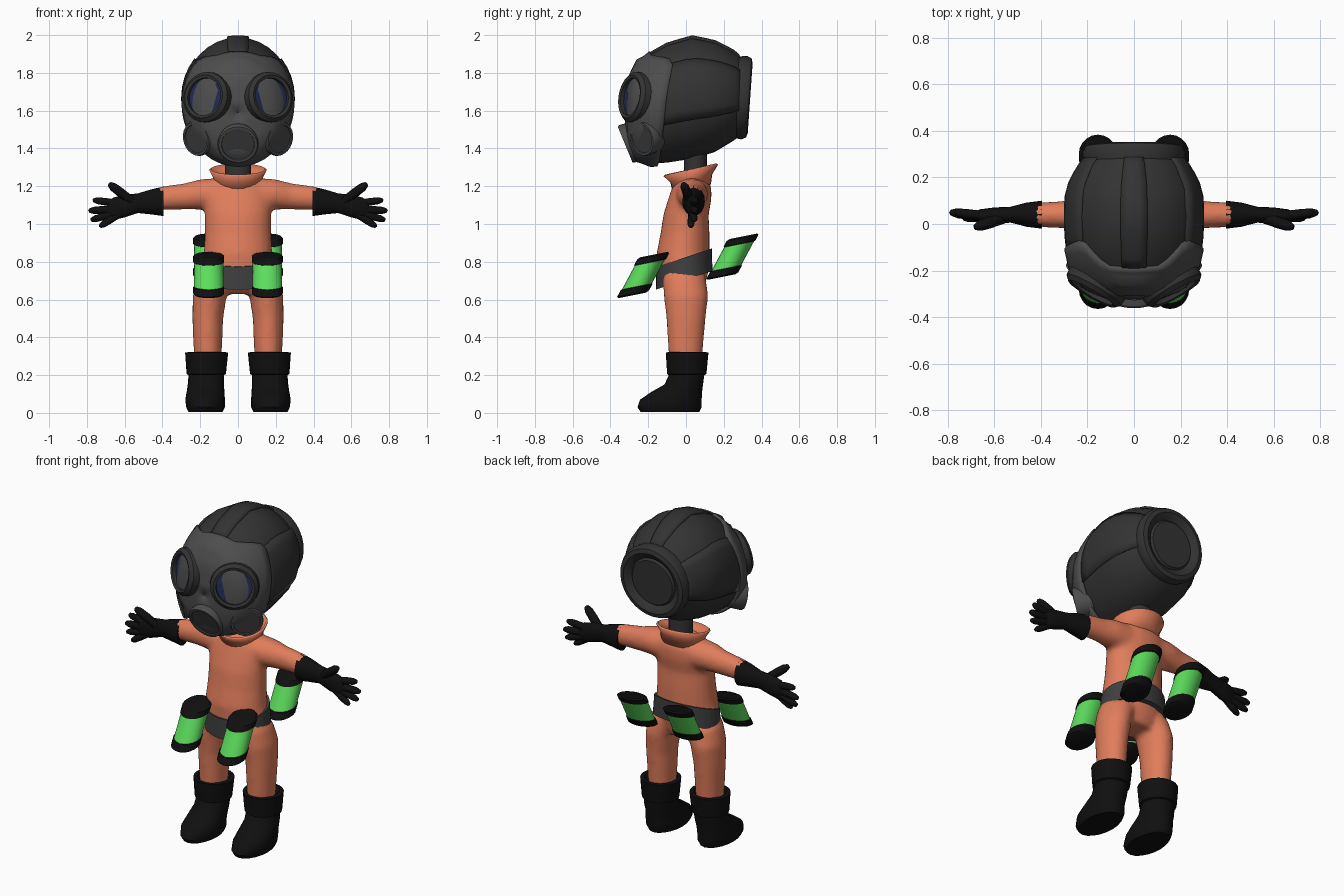
import bpy, bmesh, math
from mathutils import Vector

cube = bpy.data.objects.get("Cube")
if cube:
    bpy.data.objects.remove(cube)


def material(name, r, g, b):
    m = bpy.data.materials.new(name)
    m.use_nodes = True
    m.diffuse_color = (r, g, b, 1)
    bsdf = m.node_tree.nodes["Principled BSDF"]
    bsdf.inputs["Base Color"].default_value = (r, g, b, 1)
    bsdf.inputs["Roughness"].default_value = 0.8
    return m


SUIT = material("orange suit", 0.75, 0.205, 0.105)
HELMET = material("dark grey helmet", 0.033, 0.033, 0.033)
MASK = material("grey mask", 0.075, 0.075, 0.075)
BELT = material("belt grey", 0.05, 0.05, 0.05)
LENS = material("navy lens", 0.014, 0.023, 0.085)
BLACK = material("black rubber", 0.005, 0.005, 0.005)
GREEN = material("bright green", 0.107, 0.72, 0.107)


def grid_object(name, rows, mats, closed=True, caps=True, row_mats=None, angle=40):
    """Skin successive rows of points; row_mats gives a material slot per band."""
    bm = bmesh.new()
    vs = [[bm.verts.new(p) for p in row] for row in rows]
    n = len(rows[0])
    for i in range(len(rows) - 1):
        for j in range(n if closed else n - 1):
            k = (j + 1) % n
            f = bm.faces.new((vs[i][j], vs[i][k], vs[i + 1][k], vs[i + 1][j]))
            f.material_index = row_mats[i] if row_mats else 0
    if caps:
        for row, slot in ((vs[0], 0), (vs[-1], -1)):
            f = bm.faces.new(row)
            f.material_index = row_mats[slot] if row_mats else 0
    bmesh.ops.remove_doubles(bm, verts=bm.verts, dist=0.0002)
    bmesh.ops.recalc_face_normals(bm, faces=bm.faces)
    me = bpy.data.meshes.new(name)
    bm.to_mesh(me)
    bm.free()
    for m in mats:
        me.materials.append(m)
    ob = bpy.data.objects.new(name, me)
    bpy.context.collection.objects.link(ob)
    select(ob)
    bpy.ops.object.shade_smooth_by_angle(angle=math.radians(angle))
    return ob


def select(*obs):
    bpy.ops.object.select_all(action="DESELECT")
    for o in obs:
        o.select_set(True)
    bpy.context.view_layer.objects.active = obs[0]


def join(name, obs):
    select(*obs)
    bpy.ops.object.join()
    obs[0].name = name
    return obs[0]


def loft(name, rings, mats, axis="z", sx=1, n=24, shear=0, y0=0, **kw):
    """Elliptic rings (position, centre a, centre b, radius a, radius b) along an axis."""
    rows = []
    for t, ca, cb, ra, rb in rings:
        row = []
        for j in range(n):
            w = 2 * math.pi * j / n
            a, b = ca + ra * math.cos(w), cb + rb * math.sin(w)
            x, y, z = (a, b, t) if axis == "z" else (t, a, b)
            row.append((x * sx, y, z + shear * (y - y0)))
        rows.append(row)
    return grid_object(name, rows, mats, **kw)


def lathe(name, profile, origin, direction, mats, n=24, **kw):
    """Turn a (radius, height) profile about a direction."""
    q = Vector(direction).to_track_quat("Z", "Y")
    rows = [[Vector(origin) + q @ Vector((r * math.cos(2 * math.pi * j / n),
             r * math.sin(2 * math.pi * j / n), h)) for j in range(n)] for r, h in profile]
    return grid_object(name, rows, mats, caps=False, **kw)


def thicken(ob, amount):
    mod = ob.modifiers.new("thickness", "SOLIDIFY")
    mod.thickness = amount
    mod.offset = -1


def lerp_table(table, x):
    for (x0, v0), (x1, v1) in zip(table, table[1:]):
        if x <= x1:
            return v0 + (v1 - v0) * (x - x0) / (x1 - x0)
    return table[-1][1]


# Head sections from face to back: y, half width, bottom, top
HEAD = [(-.31, .002, 1.59, 1.594), (-.29, .15, 1.40, 1.76), (-.24, .23, 1.34, 1.86),
        (-.19, .265, 1.32, 1.90), (-.1, .285, 1.325, 1.95), (.03, .293, 1.345, 1.988),
        (.15, .285, 1.38, 1.965), (.25, .235, 1.44, 1.915), (.3, .19, 1.48, 1.87),
        (.31, .002, 1.67, 1.674)]


def head_point(t, deg, off, sx=1):
    i = min(int(t), len(HEAD) - 2)
    y, w, lo, hi = (p + (q - p) * (t - i) for p, q in zip(HEAD[i], HEAD[i + 1]))
    a = math.radians(deg)
    h = (hi - lo) / 2
    grow = 1 + off / max(h, .1)
    front = -off if t < 2 else 0
    return (sx * w * grow * math.cos(a), y + front, (hi + lo) / 2 + h * grow * math.sin(a))


def head_patch(name, a0, a1, na, t0, t1, nt, off, mat, sx=1):
    """Panel lying on the head between two angles; t1 may depend on the angle."""
    closed = a1 - a0 == 360
    rows = []
    for i in range(nt + 1):
        row = []
        for j in range(na if closed else na + 1):
            a = a0 + (a1 - a0) * j / na
            end = t1(a) if callable(t1) else t1
            row.append(head_point(t0 + (end - t0) * i / nt, a, off, sx))
        rows.append(row)
    return grid_object(name, rows, [mat], closed=closed, caps=False)


# Helmet, straps and face mask
head_patch("helmet", 0, 360, 32, 0, 9, 9, 0, HELMET)
thicken(head_patch("top_strap", 79, 101, 3, 2.9, 8.2, 10, .012, HELMET), .015)
for sx, side in ((1, "left"), (-1, "right")):
    thicken(head_patch(side + "_strap", -20, 40, 6, 3.8, 8.2, 9, .011, HELMET, sx), .015)
BROW = [(0, 2.9), (25, 3.05), (48, 4.25), (90, 3.9), (180, 3.4)]
mask = head_patch("face_mask", -90, 270, 48, 0, lambda a: lerp_table(BROW, abs(a - 90)), 9, .018, MASK)
thicken(mask, .018)

# Round plate on the back of the helmet
lathe("back_plate", [(0, .03), (.135, .03), (.145, .018), (.16, .033), (.185, .045), (.21, .038),
      (.222, .012), (.215, -.03), (0, -.03)], (0, .295, 1.67), (0, 1, -.07), [HELMET], n=32)

# Goggles and breathing filters
GOGGLE = [(0, .015), (.1, .01), (.1, .03), (.115, .035), (.134, .016), (.138, -.02), (.13, -.08)]
FILTER = [(0, -.006), (.8, -.006), (.82, 0), (.95, 0), (1, -.012), (.95, -.05), (.85, -.1)]


def breather(name, r, origin, direction):
    lathe(name, [(p * r, h) for p, h in FILTER], origin, direction, [MASK, BELT],
          row_mats=[1, 0, 0, 0, 0, 0], angle=30)


breather("centre_filter", .108, (0, -.322, 1.42), (0, -.92, -.38))
for sx, side in ((1, "left"), (-1, "right")):
    lathe(side + "_goggle", GOGGLE, (sx * .165, -.27, 1.67), (sx * .49, -.85, .15),
          [HELMET, LENS], n=28, row_mats=[1, 0, 0, 0, 0, 0], angle=30)
    breather(side + "_filter", .094, (sx * .225, -.235, 1.45), (sx * .66, -.72, -.18))

# Neck and flared collar
loft("neck", [(1.18, 0, .05, .07, .06), (1.42, 0, .05, .07, .06)], [HELMET])
collar = loft("collar", [(1.19, 0, .03, .118, .09), (1.245, 0, .028, .12, .1),
              (1.29, 0, .025, .142, .135)], [SUIT], shear=.22, y0=.02, caps=False)
thicken(collar, .012)

# Suit: torso, arms and legs blended into one smooth skin
parts = [loft("torso", [(.63, 0, 0, .13, .08), (.67, 0, -.01, .19, .108), (.75, 0, -.015, .2, .135),
         (.85, 0, -.015, .182, .14), (.95, 0, -.005, .176, .13), (1.05, 0, 0, .176, .12),
         (1.13, 0, .02, .188, .115), (1.19, 0, .03, .18, .105), (1.23, 0, .03, .14, .09),
         (1.25, 0, .03, .1, .07)], [SUIT])]
for sx in (1, -1):
    parts.append(loft("arm", [(.1, .03, 1.155, .09, .09), (.2, .035, 1.157, .08, .08),
                 (.28, .04, 1.147, .06, .07), (.43, .04, 1.135, .052, .06)], [SUIT], axis="x", sx=sx))
    parts.append(loft("leg", [(.72, .115, -.01, .1, .115), (.62, .15, 0, .09, .118),
                 (.5, .16, 0, .082, .104), (.28, .16, -.003, .073, .088)], [SUIT], sx=sx))
suit = join("suit", parts)
remesh = suit.modifiers.new("blend", "REMESH")
remesh.mode = "VOXEL"
remesh.voxel_size = .014
remesh.use_smooth_shade = True
relax = suit.modifiers.new("relax", "SMOOTH")
relax.factor = .5
relax.iterations = 8

# Belt tilted down to the front
loft("belt", [(.705, 0, -.01, .206, .15), (.825, 0, -.01, .196, .147)], [BELT], n=32, shear=.33)

# Four leaning canisters: height above base and radius
CAN = [(0, .07), (.008, .082), (.04, .082), (.042, .077), (.155, .077), (.157, .082),
       (.185, .082), (.193, .07)]
for sx, side in ((1, "left"), (-1, "right")):
    for end, cy, cz in (("front", -.285, .633), ("back", .188, .73)):
        rings = [(cz + h, .155, cy + .6 * h, r, r * 1.03) for h, r in CAN]
        loft(f"{end}_{side}_canister", rings, [BLACK, GREEN], sx=sx, n=20, shear=.2, y0=cy + .055,
             row_mats=[0, 0, 0, 1, 0, 0, 0], angle=30)

# Gloves and boots
FINGERS = [((.56, .025, 1.12), (.685, -.015, 1.215), .023), ((.64, .035, 1.11), (.77, .05, 1.127), .019),
           ((.64, .035, 1.08), (.793, .05, 1.07), .02), ((.64, .035, 1.06), (.782, .045, 1.02), .019),
           ((.63, .03, 1.05), (.735, .025, .985), .018)]
for sx, side in ((1, "left"), (-1, "right")):
    glove = [loft("palm", [(.395, .04, 1.12, .06, .078), (.46, .04, 1.117, .052, .066),
             (.53, .04, 1.11, .034, .052), (.6, .035, 1.095, .036, .06),
             (.66, .035, 1.08, .028, .06), (.69, .035, 1.075, .014, .045)], [BLACK], axis="x", sx=sx, n=16)]
    for start, tip, r in FINGERS:
        a, b = (Vector((sx * p[0], p[1], p[2])) for p in (start, tip))
        length = (b - a).length
        shape = [(0, 0), (r, 0), (r * 1.08, .5), (r, .8), (r * .6, .96), (0, 1)]
        glove.append(lathe("finger", [(p, h * length) for p, h in shape], a, b - a, [BLACK], n=10, angle=60))
    join(side + "_glove", glove)
    loft(side + "_boot", [(.005, .172, -.085, .09, .155), (.03, .172, -.087, .102, .17),
         (.07, .174, -.08, .105, .163), (.11, .172, -.05, .1, .135), (.15, .17, -.012, .096, .102),
         (.2, .168, .003, .094, .094), (.205, .168, .004, .104, .104), (.32, .166, .006, .114, .113),
         (.322, .166, .004, .09, .095), (.29, .162, 0, .07, .08)], [BLACK], sx=sx, n=20)
